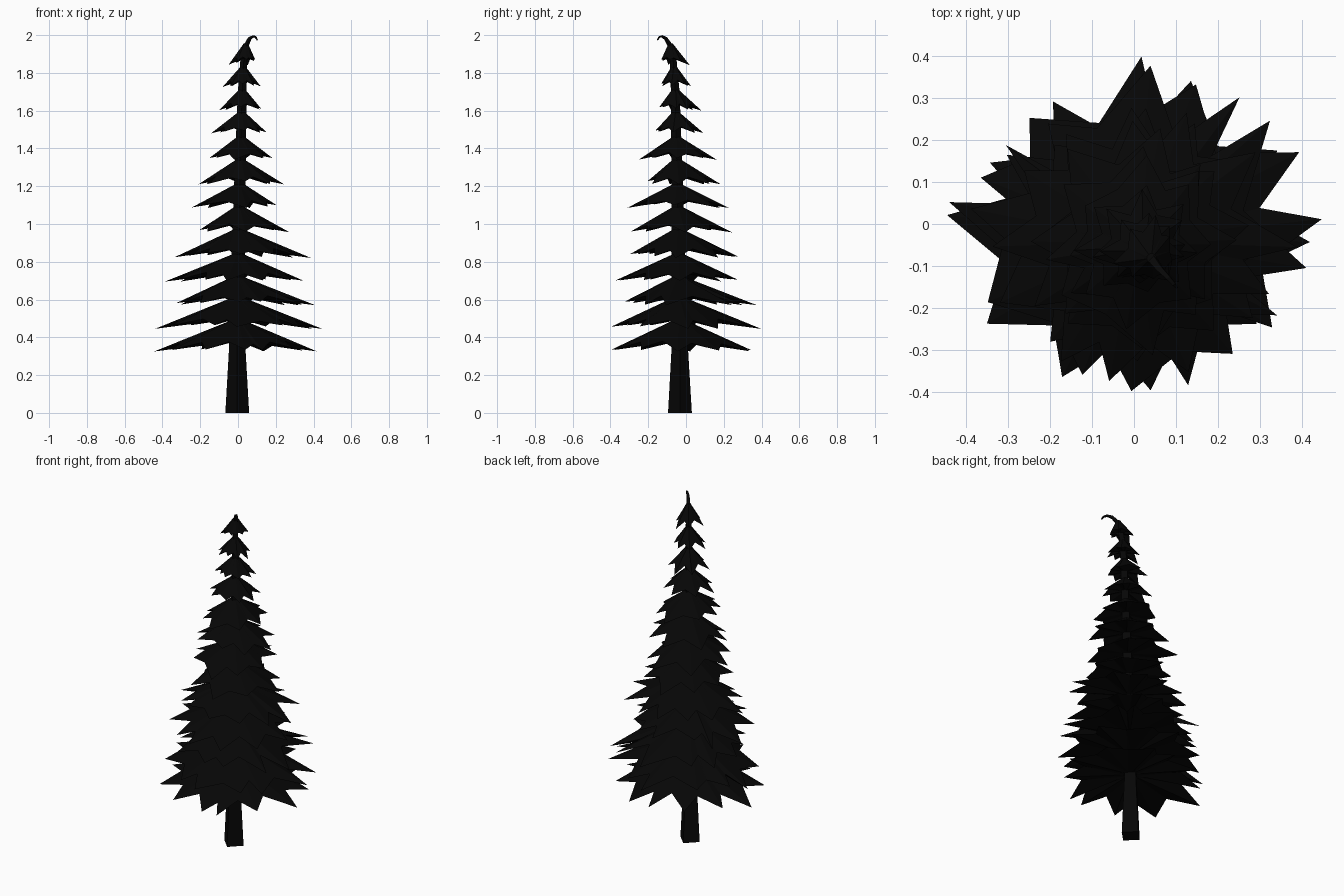
import bpy, bmesh, math, random

if "Cube" in bpy.data.objects:
    bpy.data.objects.remove(bpy.data.objects["Cube"])

random.seed(11)
mat = bpy.data.materials.new("dark")
mat.diffuse_color = (0.002, 0.002, 0.002, 1)
mat.use_nodes = True
mat.node_tree.nodes["Principled BSDF"].inputs["Base Color"].default_value = mat.diffuse_color

# trunk: four-sided, tapered, leaning, curled leader at the top (x, y, z, radius)
PATH = [(-0.004, -0.032, 0, 0.063), (-0.004, -0.033, 0.35, 0.043),
        (0, -0.04, 0.8, 0.036), (0.012, -0.048, 1.3, 0.029),
        (0.022, -0.057, 1.7, 0.023), (0.03, -0.067, 1.86, 0.018),
        (0.046, -0.087, 1.95, 0.013), (0.062, -0.108, 1.983, 0.010),
        (0.082, -0.128, 1.994, 0.007), (0.094, -0.142, 1.989, 0.006),
        (0.102, -0.151, 1.974, 0.003)]


def add_object(name, bm):
    bmesh.ops.recalc_face_normals(bm, faces=bm.faces[:])
    me = bpy.data.meshes.new(name)
    bm.to_mesh(me)
    bm.free()
    me.materials.append(mat)
    bpy.context.collection.objects.link(bpy.data.objects.new(name, me))


def build_trunk(sides=4):
    """Sweep a diamond section along the path, bending toward the curl."""
    bm = bmesh.new()
    rings = []
    for i, (x, y, z, r) in enumerate(PATH):
        a, b = PATH[max(i - 1, 0)], PATH[min(i + 1, len(PATH) - 1)]
        dx, dy, dz = (b[k] - a[k] for k in range(3))
        flat = math.hypot(dx, dy)
        tilt = math.atan2(flat, dz)
        hx, hy = 0.62, -0.785          # horizontal heading of the curl
        ring = []
        for k in range(sides):
            ang = math.tau * k / sides
            ox, oy = r * math.cos(ang), r * math.sin(ang)
            along, side = ox * hx + oy * hy, -ox * hy + oy * hx
            if z < 1.8:
                tilt = 0
            u = along * math.cos(tilt)
            ring.append(bm.verts.new((x + u * hx - side * hy, y + u * hy + side * hx,
                                      z - along * math.sin(tilt))))
        rings.append(ring)
    for a, b in zip(rings, rings[1:]):
        for k in range(sides):
            j = (k + 1) % sides
            bm.faces.new((a[k], a[j], b[j], b[k]))
    bm.faces.new(rings[0])
    bm.faces.new(rings[-1])
    add_object("trunk", bm)


def axis_at(z):
    """Trunk centre and radius at height z."""
    for a, b in zip(PATH, PATH[1:]):
        if a[2] <= z <= b[2]:
            t = (z - a[2]) / (b[2] - a[2])
            return [a[i] + (b[i] - a[i]) * t for i in (0, 1, 3)]


def bough_tier(name, z_tip, z_top, west, east, south, north, n):
    """Jagged skirt: top collar, star-shaped rim, shallow hollow underside."""
    cx, cy, r0 = axis_at(z_top - 0.03)
    reach = [east - cx, north - cy, cx - west, cy - south]
    h = z_top - z_tip
    angs = [math.tau * i / n + random.uniform(-0.2, 0.2) for i in range(n)]
    bm = bmesh.new()
    top, rim, low = [], [], []

    def local_reach(a):
        k = a / (math.pi / 2)
        q = math.floor(k)
        w = math.sin((k - q) * math.pi / 2) ** 2
        return reach[q % 4] * (1 - w) + reach[(q + 1) % 4] * w

    for i, a in enumerate(angs):
        nxt = angs[(i + 1) % n] + (math.tau if i == n - 1 else 0)
        on_axis = (i * 4) % n == 0
        full = local_reach(a)
        r = full * (1.02 if on_axis else random.uniform(0.86, 1.06))
        mid = (a + nxt) / 2 + random.uniform(-0.06, 0.06)
        rn = (0.5 * local_reach(mid) + 0.5 * sum(reach) / 4) * random.uniform(0.66, 0.76)
        for ang, rad in ((a, r), (mid, rn)):
            lim = 0.4 * max(reach) + 0.6 * local_reach(ang)
            drop = h * min(1, (rad / lim) ** 0.9)
            c, s = math.cos(ang), math.sin(ang)
            for ring, q, d in ((top, r0 * 0.8, 0), (rim, rad, drop), (low, r0 * 0.8, h * 0.68)):
                ring.append(bm.verts.new((cx + q * c, cy + q * s, z_top - d)))
    m = len(rim)
    for i in range(m):
        j = (i + 1) % m
        bm.faces.new((rim[i], rim[j], top[j], top[i]))
        bm.faces.new((low[i], low[j], rim[j], rim[i]))
    bm.faces.new(top)
    bmesh.ops.triangulate(bm, faces=bm.faces[:])
    add_object(name, bm)


# tiers: tip height, top height, west, east, south, north, spikes
TIERS = [
    (0.325, 0.49, -0.44, 0.41, -0.39, 0.34, 12),
    (0.445, 0.61, -0.44, 0.44, -0.39, 0.39, 12),
    (0.57, 0.72, -0.32, 0.41, -0.32, 0.37, 12),
    (0.695, 0.84, -0.39, 0.34, -0.37, 0.27, 12),
    (0.82, 0.97, -0.33, 0.38, -0.29, 0.27, 12),
    (0.955, 1.09, -0.20, 0.27, -0.29, 0.24, 8),
    (1.085, 1.21, -0.24, 0.20, -0.31, 0.23, 8),
    (1.21, 1.34, -0.21, 0.24, -0.20, 0.18, 8),
    (1.34, 1.46, -0.15, 0.18, -0.25, 0.16, 8),
    (1.48, 1.59, -0.14, 0.15, -0.16, 0.09, 8),
    (1.60, 1.71, -0.10, 0.12, -0.14, 0.08, 8),
    (1.725, 1.83, -0.08, 0.12, -0.13, 0.025, 8),
    (1.84, 1.955, -0.05, 0.09, -0.13, 0.02, 8),
]
build_trunk()
for i, t in enumerate(TIERS):
    bough_tier(f"bough_tier_{i + 1}", *t)
